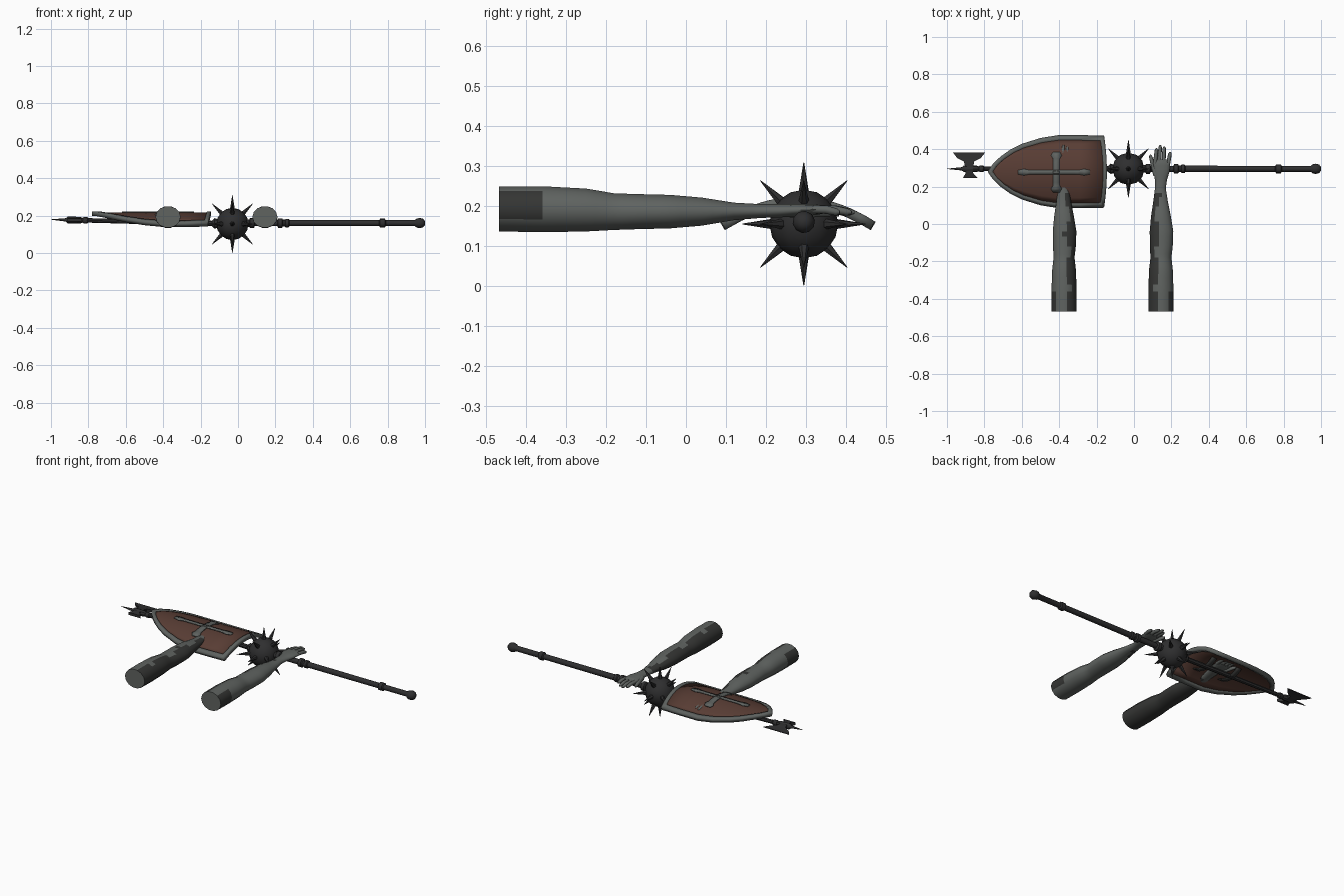
import bpy, bmesh, math
from mathutils import Vector

cube = bpy.data.objects.get("Cube")
if cube:
    bpy.data.objects.remove(cube, do_unlink=True)


def material(name, color):
    m = bpy.data.materials.new(name)
    m.use_nodes = True
    m.diffuse_color = (*color, 1)
    m.node_tree.nodes["Principled BSDF"].inputs["Base Color"].default_value = (*color, 1)
    return m


GREY = material("pale grey", (0.115, 0.125, 0.118))
DARK = material("dark grey", (0.035, 0.036, 0.034))
IRON = material("iron", (0.028, 0.028, 0.029))
BROWN = material("brown leather", (0.10, 0.047, 0.035))


def make(name, bm, mats, angle=40, thick=0, offset=-1):
    """Turn a bmesh into a named object with shading and optional thickness."""
    bmesh.ops.recalc_face_normals(bm, faces=bm.faces)
    me = bpy.data.meshes.new(name)
    bm.to_mesh(me)
    bm.free()
    ob = bpy.data.objects.new(name, me)
    bpy.context.collection.objects.link(ob)
    for m in mats:
        me.materials.append(m)
    if thick:
        mod = ob.modifiers.new("thickness", "SOLIDIFY")
        mod.thickness, mod.offset = thick, offset
    bpy.ops.object.select_all(action="DESELECT")
    ob.select_set(True)
    bpy.context.view_layer.objects.active = ob
    bpy.ops.object.shade_smooth_by_angle(angle=math.radians(angle))
    return ob


def loft(bm, rings):
    """Skin closed rings of points and cap both ends."""
    loops = [[bm.verts.new(p) for p in r] for r in rings]
    for a, b in zip(loops, loops[1:]):
        for i in range(len(a)):
            j = (i + 1) % len(a)
            bm.faces.new((a[i], a[j], b[j], b[i]))
    bm.faces.new(loops[0])
    bm.faces.new(loops[-1])


def tube(bm, stations, sides=8):
    """Round tube through (point, radius) stations."""
    axis = (Vector(stations[-1][0]) - Vector(stations[0][0])).normalized()
    u = axis.orthogonal().normalized()
    v = axis.cross(u)
    turns = [2 * math.pi * i / sides for i in range(sides)]
    loft(bm, [[Vector(p) + r * (math.cos(t) * u + math.sin(t) * v) for t in turns]
              for p, r in stations])


# Mace: shaft, collars and pommel turned from one profile along x
AXIS_Y, BALL_X, BALL_Z = 0.295, -0.03, 0.155
bm = bmesh.new()
profile = [(0.0, .02), (0.06, .02), (0.065, .027), (0.085, .027), (0.09, .016),
           (0.21, .016), (0.215, .026), (0.235, .026), (0.24, .018), (0.25, .018),
           (0.255, .023), (0.27, .023), (0.275, .017), (0.755, .016), (0.76, .024),
           (0.785, .024), (0.79, .016), (0.945, .016), (0.955, .024), (0.972, .028),
           (0.99, .023), (1.0, .01)]
tube(bm, [((x, AXIS_Y, 0.16), r) for x, r in profile], 10)
make("mace_shaft", bm, [IRON])

bm = bmesh.new()
bmesh.ops.create_uvsphere(bm, u_segments=12, v_segments=8, radius=0.086)
bmesh.ops.translate(bm, verts=bm.verts, vec=(BALL_X, AXIS_Y, BALL_Z))
make("mace_ball", bm, [IRON], 50)

# Spikes on the axes and diagonals, leaving the shaft axis free
bm = bmesh.new()
center = Vector((BALL_X, AXIS_Y, BALL_Z))
for x in (-1, 0, 1):
    for y in (-1, 0, 1):
        for z in (-1, 0, 1):
            d = Vector((x, y, z))
            if not (y or z) or x * y * z:
                continue
            d.normalize()
            tube(bm, [(center + d * 0.07, 0.015), (center + d * 0.154, 0.001)], 6)
make("mace_spikes", bm, [IRON], 30)

# Axe: slim shaft under the shield with a tip spike
bm = bmesh.new()
profile = [(-0.1, .02), (-0.125, .028), (-0.14, .014), (-0.8, .012), (-0.805, .017),
           (-0.825, .017), (-0.83, .013), (-0.845, .018), (-0.91, .018), (-0.92, .009),
           (-1.0, .001)]
tube(bm, [((x, AXIS_Y, 0.155 - 0.024 * x), r) for x, r in profile])
make("axe_shaft", bm, [IRON])

# Axe head: flared blade on one side, hammer beak on the other
bm = bmesh.new()
outline = [(-0.968, .383, .002), (-0.945, .352, .004), (-0.91, .334, .01), (-0.9, .3, .014),
           (-0.9, .272, .012), (-0.915, .245, .008), (-0.835, .245, .008), (-0.86, .272, .012),
           (-0.86, .3, .014), (-0.855, .334, .01), (-0.82, .352, .004), (-0.795, .383, .002)]
rows = list(zip(outline[:6], outline[:5:-1]))
loft(bm, [[(a[0], a[1], .176 - a[2]), (b[0], b[1], .176 - b[2]),
           (b[0], b[1], .176 + b[2]), (a[0], a[1], .176 + a[2])] for a, b in rows])
make("axe_head", bm, [IRON], 25)

# Shield: heater outline on a surface bowed across its width
MID_Y = 0.28


def bow(y):
    return 0.217 - 0.062 * ((y - MID_Y) / 0.192) ** 2


half = [(-0.78, .004), (-0.755, .04), (-0.715, .078), (-0.66, .117), (-0.6, .146),
        (-0.5, .177), (-0.405, .192), (-0.28, .192), (-0.16, .19)]


def shield_point(x, dy, scale):
    sx, sy = (0.925, 0.875) if scale else (1, 1)
    y = MID_Y + dy * sy
    return (-0.42 + (x + 0.42) * sx, y, bow(y))


bm = bmesh.new()
N = 12
grid = []
for x, h in half:
    grid.append([bm.verts.new(shield_point(
        x + (0.015 * (1 - (2 * k / N - 1) ** 2) if x > -0.2 else 0),
        h * (2 * k / N - 1), True)) for k in range(N + 1)])
for a, b in zip(grid, grid[1:]):
    for k in range(N):
        bm.faces.new((a[k], b[k], b[k + 1], a[k + 1]))
make("shield_panel", bm, [BROWN], 40, 0.016)

edge = [(x, -h) for x, h in half]
edge += [(-0.16 + 0.015 * (1 - (2 * k / N - 1) ** 2), 0.19 * (2 * k / N - 1))
         for k in range(1, N)]
edge += [(x, h) for x, h in reversed(half)]
bm = bmesh.new()
outer = [bm.verts.new(shield_point(x, d, False)) for x, d in edge]
inner = [bm.verts.new(shield_point(x, d, True)) for x, d in edge]
for i in range(len(edge)):
    j = (i + 1) % len(edge)
    bm.faces.new((outer[i], outer[j], inner[j], inner[i]))
make("shield_rim", bm, [GREY], 40, 0.024, -0.5)


# Emblem: two crossed plates with flared ends that follow the bow
def plate(name, x0, x1, y0, y1, width, along_x):
    bm = bmesh.new()
    pairs = []
    for k in range(13):
        t = k / 12
        w = width * (1.6 if k in (1, 11) else 1)
        if along_x:
            pts = [(x0 + (x1 - x0) * t, y0 + s * w) for s in (-1, 1)]
        else:
            pts = [(x0 + s * w, y0 + (y1 - y0) * t) for s in (-1, 1)]
        pairs.append([bm.verts.new((x, y, bow(y) + 0.003)) for x, y in pts])
    for a, b in zip(pairs, pairs[1:]):
        bm.faces.new((a[0], b[0], b[1], a[1]))
    make(name, bm, [GREY], 40, 0.006, 0)


plate("emblem_long_bar", -0.62, -0.235, 0.277, 0.277, 0.011, True)
plate("emblem_cross_bar", -0.415, -0.415, 0.17, 0.385, 0.018, False)

# Straps behind the shield
for i, x in enumerate((-0.46, -0.28)):
    bm = bmesh.new()
    strip = []
    for k in range(9):
        t = k / 4 - 1
        y = MID_Y + 0.09 * t
        z = bow(y) - 0.014 - 0.045 * (1 - t * t)
        strip.append([bm.verts.new((x + s, y, z)) for s in (-0.016, 0.016)])
    for a, b in zip(strip, strip[1:]):
        bm.faces.new((a[0], b[0], b[1], a[1]))
    make(f"shield_strap_{i + 1}", bm, [DARK], 40, 0.008)

# Arms: lofted forearm and palm; (y, centre shift, half width, low z, high z)
ARM = [(-0.468, 0, .067, .135, .25), (-0.36, 0, .067, .133, .251), (-0.25, 0, .064, .135, .245),
       (-0.18, 0, .056, .139, .233), (-0.12, .002, .061, .141, .231), (-0.04, .003, .063, .143, .229),
       (0.04, 0, .053, .15, .222), (0.12, -.002, .039, .164, .209), (0.19, -.003, .029, .17, .205),
       (0.235, 0, .032, .171, .205), (0.28, .003, .043, .174, .206), (0.325, .003, .047, .177, .205),
       (0.345, .004, .042, .181, .2)]
FINGERS = [(-.032, .33, -.023, .405), (-.01, .335, -.003, .422), (.014, .335, .018, .415),
           (.038, .328, .05, .385)]
SIDES = 14


def arm(name, cx, inner):
    bm = bmesh.new()
    rings = []
    for a, b in zip(ARM, ARM[1:]):
        for f in (0, 1 / 3, 2 / 3):
            rings.append([p + (q - p) * f for p, q in zip(a, b)])
    rings.append(ARM[-1])
    loft(bm, [[(cx + dx + w * math.cos(t), y, (lo + hi) / 2 + (hi - lo) / 2 * math.sin(t))
               for t in (2 * math.pi * i / SIDES for i in range(SIDES))]
              for y, dx, w, lo, hi in rings])
    # Ragged dark covering down the inner side, plus a patch at the outer cuff
    for face in bm.faces:
        c = face.calc_center_median()
        side = (c.x - cx) * inner
        wave = 0.016 + 0.014 * math.sin(c.y * 32)
        sleeve = c.y < 0.17 and side > wave and c.z > 0.16
        cuff = c.y < -0.37 and side < -0.045 and 0.16 < c.z < 0.235
        under = inner > 0 and c.z < 0.165 and side > -0.03 and c.y < 0.1
        face.material_index = int(sleeve or cuff or under)
    make(name, bm, [GREY, DARK], 60)
    bm = bmesh.new()
    for x0, y0, x1, y1 in FINGERS:
        a, b = Vector((cx + x0, y0 - 0.01, .192)), Vector((cx + x1, y1, .184))
        tube(bm, [(a, .0105), (a.lerp(b, .5) + Vector((0, 0, .003)), .0105),
                  (a.lerp(b, .88), .009), (b, .004)])
    # Thumb
    a, b = Vector((cx - .026, .26, .186)), Vector((cx - .058, .37, .182))
    tube(bm, [(a, .015), (a.lerp(b, .55), .012), (a.lerp(b, .9), .009), (b, .004)])
    make(name + "_fingers", bm, [GREY], 60)


arm("left_arm", 0.144, -1)
arm("right_arm", -0.374, 1)
